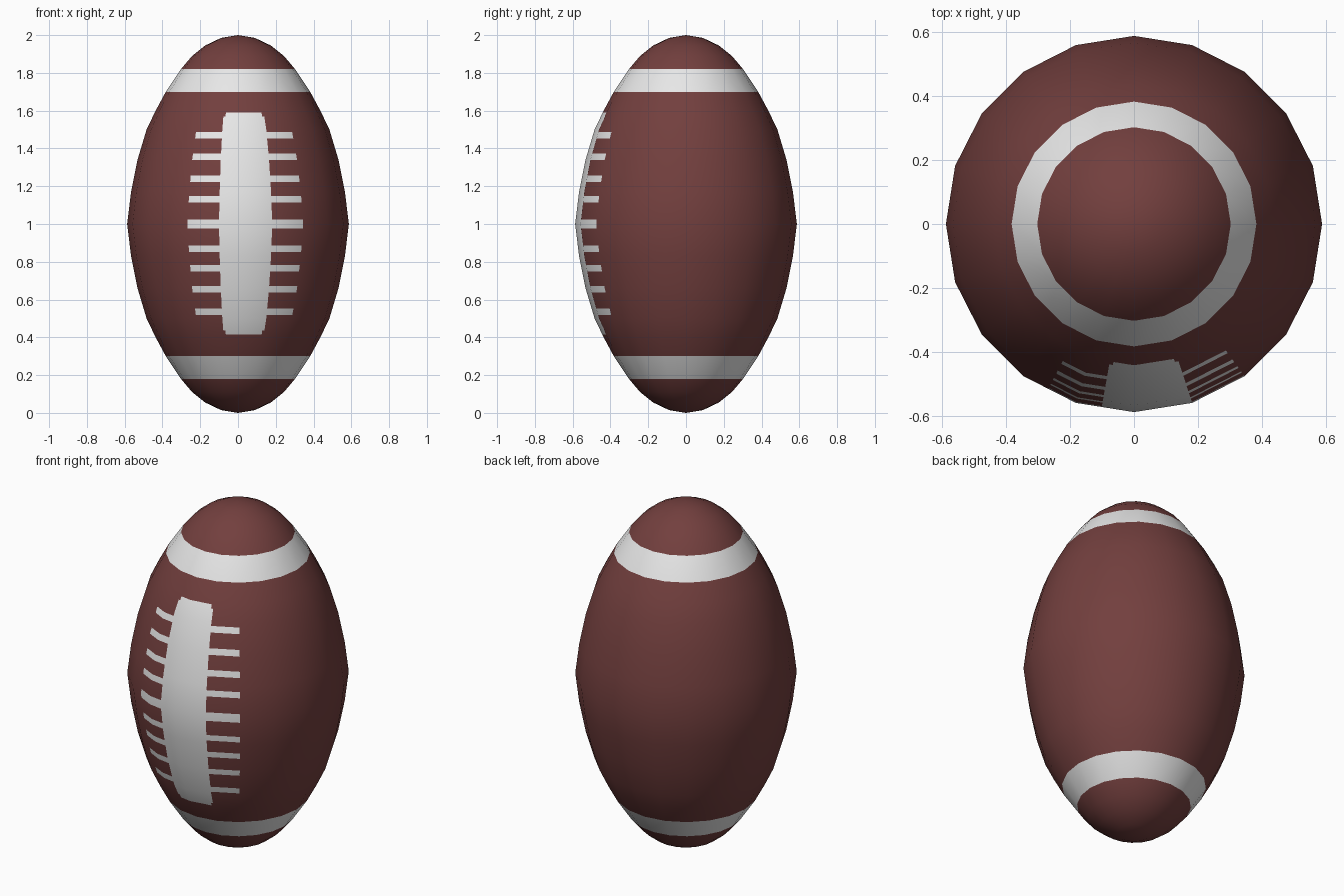
import bpy, bmesh, math
from mathutils import Vector

if "Cube" in bpy.data.objects:
    bpy.data.objects.remove(bpy.data.objects["Cube"])

SIDES = 20
STEP = 360 / SIDES

# half profile: (height above the middle, radius)
HALF = [(0, .587), (.17, .566), (.34, .532), (.50, .484), (.60, .436), (.70, .382),
        (.82, .302), (.89, .243), (.945, .174), (.985, .09), (1, 0)]
PROFILE = [(1 - h, r) for h, r in HALF[:0:-1]] + [(1 + h, r) for h, r in HALF]

# lace layout: cross bars (z centre, half height), strip and bar angles measured from the front
BARS = [(z, .017) for z in (.535, .655, .765, .87, 1.13, 1.24, 1.355, 1.47)] + [(1.0, .025)]
STRIP_Z, STRIP_A = (.415, 1.59), (-10, 18)
TIP_Z, TIP_A = (.435, 1.57), (-8.5, 16.5)
BAR_A = (-27.5, 36)


def profile_at(z):
    """Radius and slope normal (radial, up) on the profile at height z."""
    def slope_normal(i):
        if i == 0:
            return Vector((0, -1))
        if i == len(PROFILE) - 1:
            return Vector((0, 1))
        dz = PROFILE[i + 1][0] - PROFILE[i - 1][0]
        dr = PROFILE[i + 1][1] - PROFILE[i - 1][1]
        return Vector((dz, -dr)).normalized()
    for i in range(len(PROFILE) - 1):
        (z0, r0), (z1, r1) = PROFILE[i], PROFILE[i + 1]
        if z <= z1 + 1e-6:
            t = (z - z0) / (z1 - z0)
            return r0 + t * (r1 - r0), slope_normal(i).lerp(slope_normal(i + 1), t)


def make_material(name, rgb):
    m = bpy.data.materials.new(name)
    m.diffuse_color = (*rgb, 1)
    m.use_nodes = True
    m.node_tree.nodes["Principled BSDF"].inputs["Base Color"].default_value = m.diffuse_color
    return m


def is_white(z, a):
    """Stripes near both ends plus laces on the front."""
    if .70 < abs(z - 1) < .82:
        return True
    if TIP_Z[0] < z < TIP_Z[1] and STRIP_A[0] < a < STRIP_A[1]:
        return True
    if STRIP_Z[0] < z < STRIP_Z[1] and TIP_A[0] < a < TIP_A[1]:
        return True
    return BAR_A[0] < a < BAR_A[1] and any(abs(z - c) < h for c, h in BARS)


# rings and columns, with extra cuts along the painted edges
zs = {round(z, 4) for z, r in PROFILE[1:-1]} | set(STRIP_Z) | set(TIP_Z)
zs |= {round(c + s * h, 4) for c, h in BARS for s in (-1, 1)}
zs = sorted(zs)
angles = sorted({-180 + STEP * i for i in range(SIDES)} | set(STRIP_A) | set(TIP_A) | set(BAR_A))
n = len(angles)

bm = bmesh.new()
normals = []


def add_vert(z, a):
    r, nrm = profile_at(z)
    off = (a % STEP) - STEP / 2          # keep cut points on the flat side
    r *= math.cos(math.radians(STEP / 2)) / math.cos(math.radians(off))
    s, c = math.sin(math.radians(a)), math.cos(math.radians(a))
    normals.append(Vector((nrm.x * s, -nrm.x * c, nrm.y)).normalized())
    return bm.verts.new((r * s, -r * c, z))


rings = [[add_vert(z, a) for a in angles] for z in zs]
bottom, top = add_vert(0, 0), add_vert(2, 0)
for j in range(n):
    k = (j + 1) % n
    mid_a = (angles[j] + (angles[k] if k else 180)) / 2
    bm.faces.new((bottom, rings[0][k], rings[0][j]))
    bm.faces.new((top, rings[-1][j], rings[-1][k]))
    for i in range(len(zs) - 1):
        f = bm.faces.new((rings[i][j], rings[i][k], rings[i + 1][k], rings[i + 1][j]))
        f.material_index = int(is_white((zs[i] + zs[i + 1]) / 2, mid_a))
for f in bm.faces:
    f.smooth = True

# ball
mesh = bpy.data.meshes.new("ball")
bm.to_mesh(mesh)
bm.free()
mesh.materials.append(make_material("brown leather", (.17, .05, .048)))
mesh.materials.append(make_material("white paint", (.8, .8, .8)))
mesh.normals_split_custom_set_from_vertices(normals)
ball = bpy.data.objects.new("ball", mesh)
bpy.context.collection.objects.link(ball)
